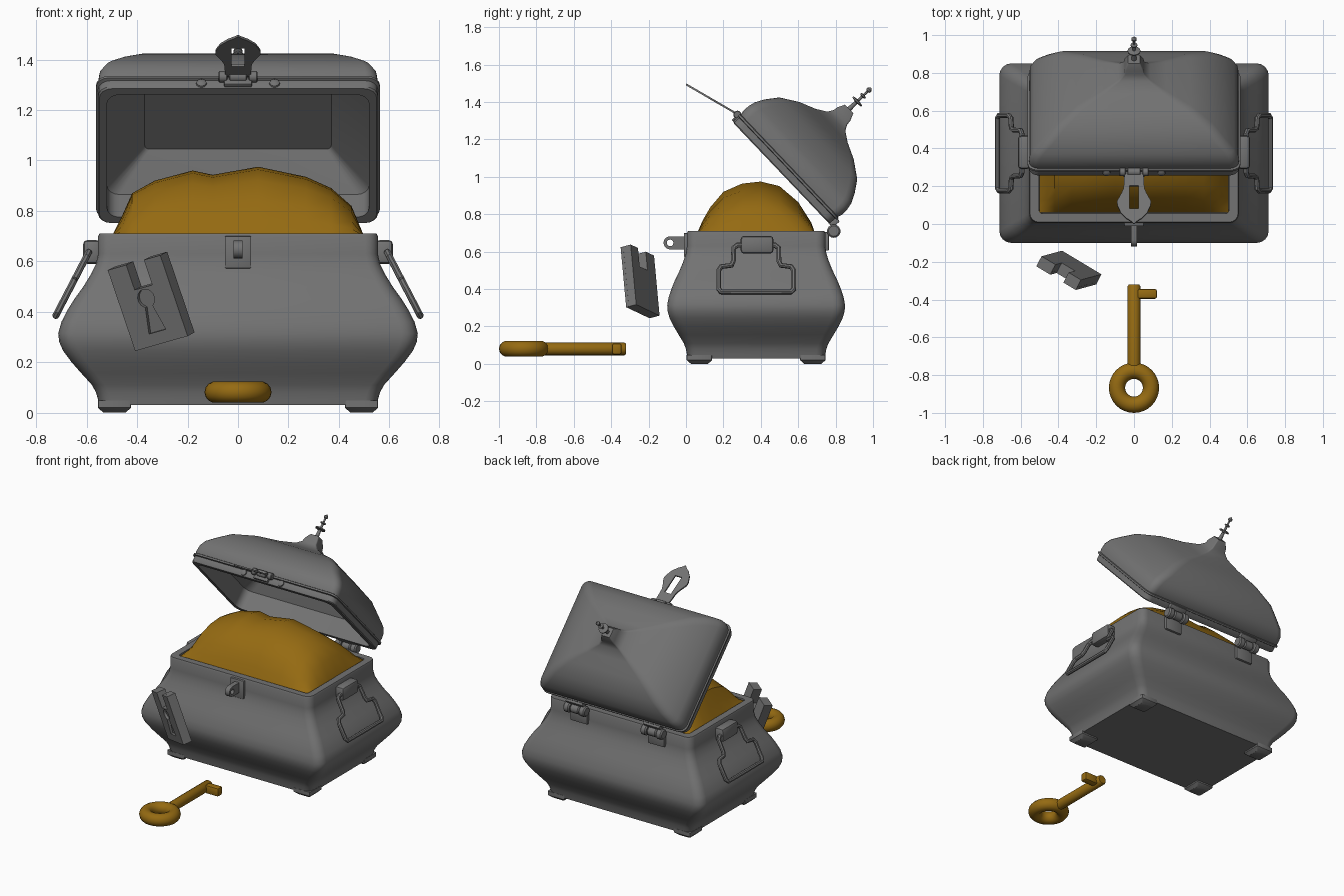
import bpy, bmesh, math
from mathutils import Matrix, Vector

if "Cube" in bpy.data.objects:
    bpy.data.objects.remove(bpy.data.objects["Cube"])


def material(name, rgb):
    m = bpy.data.materials.new(name)
    m.diffuse_color = (*rgb, 1)
    m.use_nodes = True
    m.node_tree.nodes["Principled BSDF"].inputs["Base Color"].default_value = m.diffuse_color
    return m


GREY = material("iron grey", (0.17, 0.17, 0.17))
GOLD = material("gold", (0.30, 0.145, 0.006))
CY = 0.375                                        # depth centre of the chest


def frame(x, y, z, o):
    m = Matrix((x, y, z)).transposed().to_4x4()
    m.translation = o
    return m


def finish(name, bm, mat, matrix=Matrix()):
    bmesh.ops.recalc_face_normals(bm, faces=bm.faces)
    me = bpy.data.meshes.new(name)
    bm.to_mesh(me)
    bm.free()
    me.materials.append(mat)
    ob = bpy.data.objects.new(name, me)
    ob.matrix_world = matrix
    bpy.context.collection.objects.link(ob)
    return ob


def rounded(hx, hy, r, z, n=4):
    pts = []
    for q, (sx, sy) in enumerate([(1, 1), (-1, 1), (-1, -1), (1, -1)]):
        for i in range(n + 1):
            a = math.pi / 2 * (q + i / n)
            pts.append((sx * (hx - r) + r * math.cos(a), sy * (hy - r) + r * math.sin(a), z))
    return pts


def loft(name, rings, mat, matrix=Matrix(), closed=False):
    bm = bmesh.new()
    vs = [[bm.verts.new(p) for p in ring] for ring in rings]
    n = len(rings[0])
    for a, b in zip(vs, vs[1:] + (vs[:1] if closed else [])):
        for i in range(n):
            bm.faces.new((a[i], a[(i + 1) % n], b[(i + 1) % n], b[i]))
    if not closed:
        bm.faces.new(vs[0])
        bm.faces.new(vs[-1])
    return finish(name, bm, mat, matrix)


def lathe(name, profile, mat, matrix=Matrix(), n=20):
    return loft(name, [[(r * math.cos(2 * math.pi * i / n), r * math.sin(2 * math.pi * i / n), z)
                        for i in range(n)] for r, z in profile], mat, matrix)


def box(name, c, size, mat, bevel=0.0, matrix=Matrix()):
    bm = bmesh.new()
    bmesh.ops.create_cube(bm, size=1)
    bmesh.ops.scale(bm, vec=size, verts=bm.verts)
    bmesh.ops.translate(bm, vec=c, verts=bm.verts)
    if bevel:
        bmesh.ops.bevel(bm, geom=bm.edges[:], offset=bevel, segments=2, profile=0.5, affect='EDGES')
    return finish(name, bm, mat, matrix)


def curve_mesh(name, splines, mat, matrix=Matrix(), extrude=0.0, tube=0.0):
    cu = bpy.data.curves.new(name, 'CURVE')
    cu.dimensions = '3D' if tube else '2D'
    if not tube:
        cu.fill_mode = 'BOTH'
    cu.extrude, cu.bevel_depth, cu.bevel_resolution = extrude, tube, 2
    for pts in splines:
        s = cu.splines.new('POLY')
        s.points.add(len(pts) - 1)
        for p, co in zip(s.points, pts):
            p.co = (*co, 0, 1)[:4] if len(co) == 2 else (*co, 1)
        s.use_cyclic_u = not tube
    tmp = bpy.data.objects.new("temp", cu)
    bpy.context.collection.objects.link(tmp)
    me = bpy.data.meshes.new_from_object(tmp.evaluated_get(bpy.context.evaluated_depsgraph_get()))
    bpy.data.objects.remove(tmp)
    bm = bmesh.new()
    bm.from_mesh(me)
    bmesh.ops.remove_doubles(bm, verts=bm.verts, dist=0.0001)
    ob = finish(name, bm, mat, matrix)
    while len(ob.data.materials) > 1:
        ob.data.materials.pop()
    return ob


def arc(cx, cy, r, a0, a1, n):
    return [(cx + r * math.cos(math.radians(a0 + (a1 - a0) * i / n)),
             cy + r * math.sin(math.radians(a0 + (a1 - a0) * i / n))) for i in range(n + 1)]


# Bulging chest body with hollow rim
bulge = [(.03, .99), (.05, 1), (.08, 1.015), (.11, 1.045), (.156, 1.12), (.2, 1.19), (.245, 1.25),
         (.28, 1.278), (.315, 1.285), (.36, 1.262), (.41, 1.215), (.45, 1.17), (.5, 1.105),
         (.55, 1.05), (.59, 1.015), (.63, 1), (.70, 1)]
rings = [rounded(.555 * s, .37 * s, .05 * s, z) for z, s in bulge]
rings += [rounded(.55, .365, .045, .71), rounded(.503, .32, .02, .71), rounded(.50, .315, .02, .6)]
loft("chest_body", rings, GREY, Matrix.Translation((0, CY, 0)))

# Corner feet
for sx in (-1, 1):
    for sy in (-1, 1):
        loft("foot", [rounded(.045, .045, .008, 0, 2), rounded(.066, .068, .008, .02, 2),
                      rounded(.066, .068, .008, .048, 2)], GREY,
             Matrix.Translation((sx * .49, CY + sy * .303, 0)))

# Heap of treasure
hx = [(-.5, 0), (-.46, .08), (-.42, .17), (-.33, .22), (-.18, .26), (-.1, .243), (.08, .275), (.27, .235),
      (.37, .19), (.45, .12), (.5, 0)]
hy = [(.06, 0), (.09, .25), (.13, .5), (.2, .8), (.3, .96), (.4, 1), (.5, .91), (.6, .6), (.67, .2), (.69, 0)]
bm = bmesh.new()
grid = [[bm.verts.new((x, y, .70 + a * b)) for y, b in hy] for x, a in hx]
for i in range(len(hx) - 1):
    for j in range(len(hy) - 1):
        bm.faces.new((grid[i][j], grid[i + 1][j], grid[i + 1][j + 1], grid[i][j + 1]))
finish("treasure_heap", bm, GOLD)

# Open lid: band, hipped roof and hollow inside
LID = frame((1, 0, 0), (0, .69, -.725), (0, .725, .69), (0, .51, 1.018))
roof = [(.52, .335, .13), (.52, .335, 0), (.55, .368, 0), (.555, .372, .006), (.555, .372, .042),
        (.563, .384, .045), (.563, .384, .056), (.555, .376, .06), (.555, .382, .08), (.55, .382, .12),
        (.53, .373, .16), (.48, .347, .21), (.42, .302, .272), (.30, .21, .333), (.17, .125, .37),
        (.085, .07, .405), (.055, .053, .435), (.05, .05, .46), (.032, .032, .5)]
loft("lid", [rounded(.37, .22, .02, .27)] +
     [rounded(a, b, min(.05, b * .16), h) for a, b, h in roof], GREY, LID)

# Spire on the lid
lathe("spire", [(.014, .49), (.01, .55), (.034, .555), (.034, .563), (.008, .568), (.008, .594), (.018, .598),
                (.018, .606), (.006, .61), (.006, .634), (.014, .64), (.014, .65), (.003, .663)], GREY, LID, 12)

# Rivets on the lid band
for sx in (-1, 1):
    lathe("rivet", [(.022, 0), (.02, .008), (.01, .014)], GREY,
          LID @ Matrix.Translation((sx * .145, -.37, .025)) @ Matrix.Rotation(math.pi / 2, 4, 'X'), 12)

# Hasp with slot, and its hinge
side = [(.05, 0), (.055, .10), (.066, .13), (.09, .18), (.088, .205), (.07, .25), (.04, .285), (.015, .303)]
outline = side + [(0, .318)] + [(-x, t) for x, t in reversed(side)]
slot = [(-.025, .085), (.025, .085), (.025, .225), (-.025, .225)]
d = Vector((0, -.275, .16)).normalized()
X = Vector((1, 0, 0))
curve_mesh("hasp", [outline, slot], GREY, frame(X, d, X.cross(d), (0, .275, 1.335)), extrude=.005)
ALONG_X = Matrix.Rotation(math.pi / 2, 4, 'Y')
for c, w in ((-.06, .035), (0, .07), (.06, .035)):
    lathe("hasp_hinge", [(.018, -w / 2), (.022, -w / 2 + .004), (.022, w / 2 - .004), (.018, w / 2)], GREY,
          Matrix.Translation((c, .275, 1.332)) @ ALONG_X, 12)
box("hasp_mount", (0, -.38, .025), (.11, .02, .04), GREY, .004, LID)

# Staple plate and eye on the chest front
box("staple_plate", (0, 0, .636), (.105, .022, .128), GREY, .005)
eye = [(.02, .682)] + [(.02, .612)] + arc(-.085, .647, .035, 270, 90, 10)
curve_mesh("staple_eye", [eye, arc(-.085, .647, .018, 0, 330, 11)], GREY,
           frame((0, 1, 0), (0, 0, 1), (1, 0, 0), (0, 0, 0)), extrude=.017)

# Back hinges
for sx in (-.3, .3):
    for c, w, r in ((-.06, .045, .036), (0, .07, .03), (.06, .045, .036)):
        lathe("back_hinge", [(r - .008, -w / 2), (r, -w / 2 + .008), (r, w / 2 - .008), (r - .008, w / 2)], GREY,
              Matrix.Translation((sx + c, .79, .71)) @ ALONG_X, 14)
    box("hinge_plate", (sx, .752, .655), (.13, .024, .10), GREY, .005)
    box("hinge_lid_plate", (sx, .385, .025), (.13, .03, .05), GREY, .005, LID)

# Side handles and mounts
path = [(0, .635), (.10, .635), (.12, .62), (.122, .55), (.132, .527), (.187, .52), (.2, .50),
        (.2, .40), (.187, .385), (0, .385)]
for sx in (-1, 1):
    loop = path + [(-y, z) for y, z in reversed(path[1:-1])]
    loop.append(loop[0])
    curve_mesh("side_handle", [[(sx * (.59 + (.64 - z) * .52), CY + y, z) for y, z in loop]], GREY, tube=.014)
    box("handle_mount", (sx * .58, CY + .005, .637), (.07, .175, .095), GREY, .018)

# Loose padlock, keyhole cut in its front layer
u, w = Vector((.847, -.484, .222)).normalized(), Vector((-.337, -.079, .938)).normalized()
LOCK = frame(u, w, u.cross(w), (-.408, -.195, .244))
shape = [(0, 0), (.25, 0), (.25, .34), (.172, .34), (.172, .235), (.088, .235), (.088, .34), (0, .34)]
hole = [(.085, .05), (.165, .05), (.142, .155)] + arc(.125, .19, .038, -60, 240, 12) + [(.108, .155)]
curve_mesh("padlock_front", [shape, hole], GREY, LOCK @ Matrix.Translation((0, 0, -.008)), extrude=.008)
curve_mesh("padlock_back", [shape], GREY, LOCK @ Matrix.Translation((0, 0, -.039)), extrude=.023)

# Key: ring, stem and bit
n, m = 32, 14
loft("key_ring", [[((.09 + .043 * math.cos(2 * math.pi * j / m)) * math.cos(2 * math.pi * i / n),
                    (.09 + .043 * math.cos(2 * math.pi * j / m)) * math.sin(2 * math.pi * i / n),
                    .043 * math.sin(2 * math.pi * j / m)) for j in range(m)] for i in range(n)],
     GOLD, Matrix.Translation((0, -.867, .081)), closed=True)
lathe("key_stem", [(.034, 0), (.034, .425), (.028, .434)], GOLD,
      Matrix.Translation((0, -.755, .08)) @ Matrix.Rotation(-math.pi / 2, 4, 'X'), 16)
box("key_bit", (.07, -.37, .08), (.105, .052, .06), GOLD, .012)

# Smooth shading that keeps hard edges
for ob in bpy.context.scene.objects:
    ob.select_set(True)
    bpy.context.view_layer.objects.active = ob
bpy.ops.object.shade_smooth_by_angle(angle=math.radians(35))
